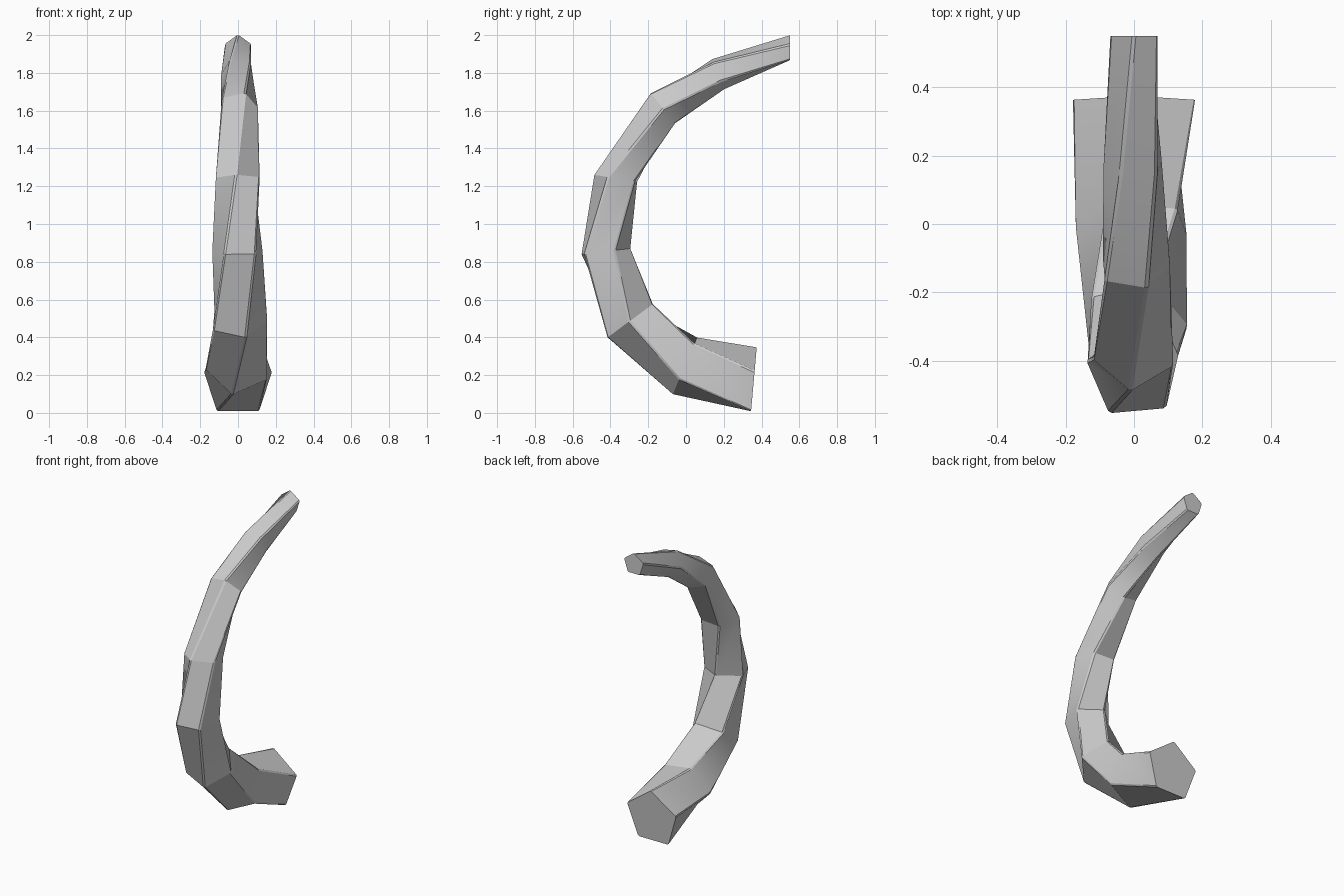
import bpy, bmesh, math

if "Cube" in bpy.data.objects:
    bpy.data.objects.remove(bpy.data.objects["Cube"])

# Spine stations: centre (y, z) and inward direction (y, z) of each ring
STATIONS = [
    ((0.358, 0.162), (0.088, 0.996)),
    ((-0.003, 0.255), (0.394, 0.919)),
    ((-0.294, 0.489), (0.806, 0.592)),
    ((-0.432, 0.854), (0.993, 0.117)),
    ((-0.365, 1.240), (0.986, -0.165)),
    ((-0.123, 1.6135), (0.628, -0.778)),
    ((0.170, 1.796), (0.371, -0.928)),
    ((0.550, 1.928), (0.0, -1.0)),
]
SIDES = 5
R_START, R_END = 0.190, 0.075
TWIST = math.pi

# Tapered pentagonal horn, twisted half a turn along its spine
bm = bmesh.new()
rings = []
last = len(STATIONS) - 1
for i, ((cy, cz), (iy, iz)) in enumerate(STATIONS):
    t = i / last
    r = R_START + (R_END - R_START) * t
    ring = []
    for k in range(SIDES):
        a = math.radians(-36) + TWIST * t + math.tau * k / SIDES
        d = r * math.cos(a)
        ring.append(bm.verts.new((r * math.sin(a), cy - d * iy, cz - d * iz)))
    rings.append(ring)

for a, b in zip(rings, rings[1:]):
    for k in range(SIDES):
        n = (k + 1) % SIDES
        bm.faces.new((a[k], a[n], b[n], b[k]))
bm.faces.new(rings[0])
bm.faces.new(rings[-1])
bmesh.ops.recalc_face_normals(bm, faces=bm.faces)

# Thin chamfer along the lengthwise edges
long_edges = [bm.edges.get((a[k], b[k]))
              for a, b in zip(rings, rings[1:]) for k in range(SIDES)]
bmesh.ops.bevel(bm, geom=long_edges, offset=0.007, segments=1,
                profile=0.5, affect='EDGES', clamp_overlap=True)

mesh = bpy.data.meshes.new("curved_horn")
bm.to_mesh(mesh)
bm.free()
horn = bpy.data.objects.new("curved_horn", mesh)
bpy.context.collection.objects.link(horn)
bpy.context.view_layer.objects.active = horn
horn.select_set(True)
bpy.ops.object.shade_smooth_by_angle(angle=math.radians(30))
